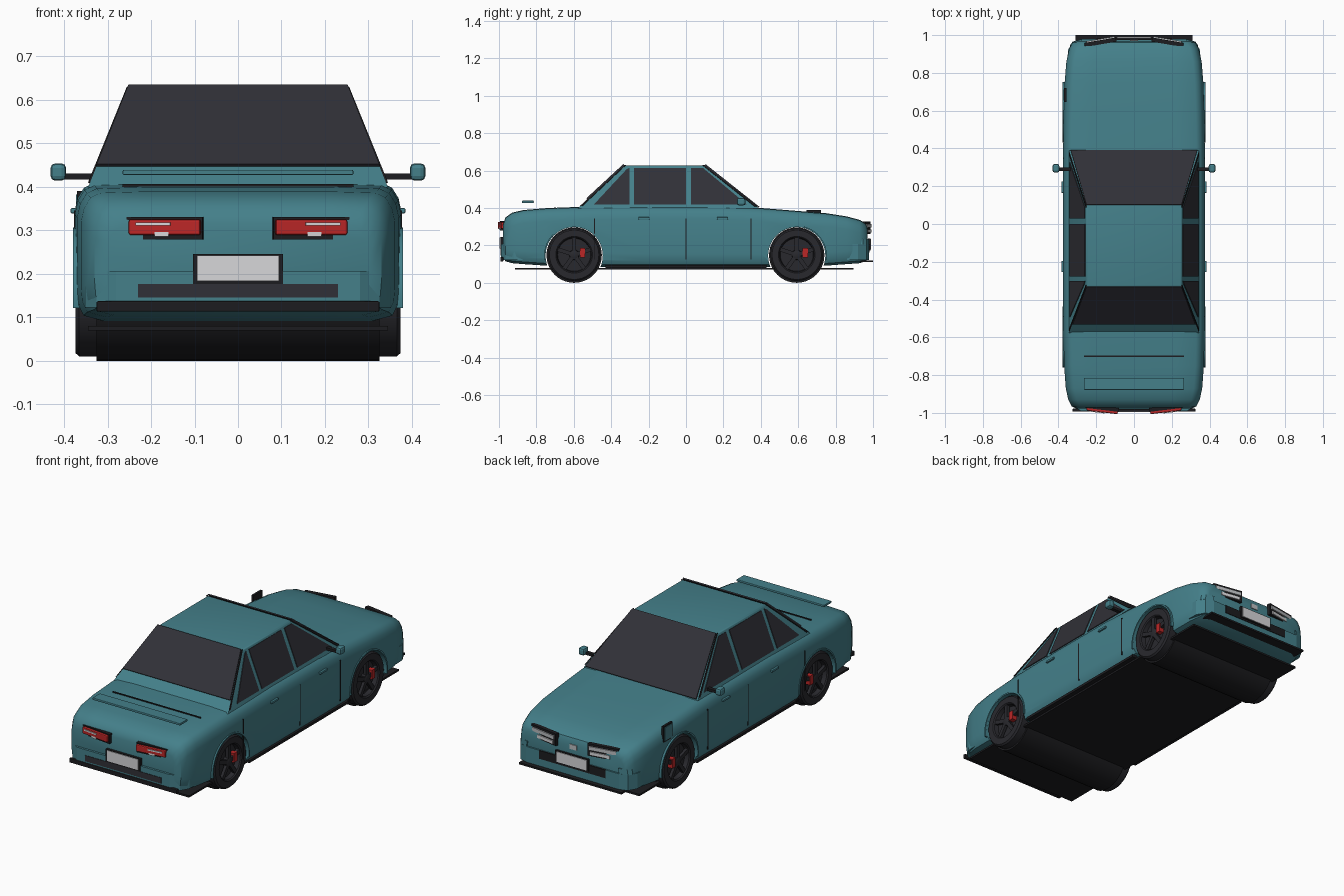
import bpy, bmesh, math
from mathutils import Vector, Matrix

if "Cube" in bpy.data.objects:
    bpy.data.objects.remove(bpy.data.objects["Cube"])


def material(name, col):
    m = bpy.data.materials.new(name)
    m.diffuse_color = (*col, 1)
    m.use_nodes = True
    m.node_tree.nodes["Principled BSDF"].inputs["Base Color"].default_value = m.diffuse_color
    return m


TEAL = material("teal_paint", (0.058, 0.215, 0.255))
GLASS = material("dark_glass", (0.03, 0.03, 0.038))
BLACK = material("black_trim", (0.012, 0.012, 0.014))
RUBBER = material("dark_rubber", (0.022, 0.022, 0.027))
RED = material("red_lamp", (0.5, 0.02, 0.02))
WHITE = material("white_plate", (0.68, 0.68, 0.7))
SILVER = material("silver_lamp", (0.5, 0.52, 0.54))


def finish(name, bm, mat, smooth=None):
    bmesh.ops.recalc_face_normals(bm, faces=bm.faces[:])
    me = bpy.data.meshes.new(name)
    bm.to_mesh(me)
    bm.free()
    me.materials.append(mat)
    ob = bpy.data.objects.new(name, me)
    bpy.context.collection.objects.link(ob)
    bpy.ops.object.select_all(action='DESELECT')
    bpy.context.view_layer.objects.active = ob
    ob.select_set(True)
    if smooth:
        bpy.ops.object.shade_smooth_by_angle(angle=math.radians(smooth))
    return ob


def box(name, loc, size, mat, bevel=0, rz=0, mirror=False):
    for s in ((1, -1) if mirror else (1,)):
        bm = bmesh.new()
        bmesh.ops.create_cube(bm, size=1)
        bmesh.ops.scale(bm, vec=size, verts=bm.verts)
        if bevel:
            bmesh.ops.bevel(bm, geom=bm.edges[:], offset=bevel, segments=2, profile=0.5, affect='EDGES')
        bm.transform(Matrix.Translation((s * loc[0], loc[1], loc[2])) @ Matrix.Rotation(s * rz, 4, 'Z'))
        finish(name, bm, mat)


def plate(name, pts, off, mat, mirror=False):
    # flat polygon thickened along a vector
    for s in ((1, -1) if mirror else (1,)):
        bm = bmesh.new()
        lo = [bm.verts.new((s * p[0], p[1], p[2])) for p in pts]
        hi = [bm.verts.new((s * (p[0] + off[0]), p[1] + off[1], p[2] + off[2])) for p in pts]
        bm.faces.new(lo)
        bm.faces.new(hi)
        for i in range(len(pts)):
            j = (i + 1) % len(pts)
            bm.faces.new((lo[i], lo[j], hi[j], hi[i]))
        finish(name, bm, mat)


def lathe_x(name, profile, y, z, mat, n=32, start=0, sweep=2 * math.pi, closed=False):
    # profile of (x, radius) turned around an axle along x
    bm = bmesh.new()
    full = sweep > 6.28
    rings = []
    for i in range(n if full else n + 1):
        a = start + sweep * i / n
        rings.append([bm.verts.new((x, y + r * math.cos(a), z + r * math.sin(a))) for x, r in profile])
    m = len(profile)
    for i in range(n):
        a, b = rings[i], rings[(i + 1) % len(rings)]
        for k in range(m if closed else m - 1):
            bm.faces.new((a[k], a[(k + 1) % m], b[(k + 1) % m], b[k]))
    if not closed:
        bm.faces.new([r[0] for r in rings])
        bm.faces.new([r[-1] for r in rings])
    elif not full:
        bm.faces.new(rings[0])
        bm.faces.new(rings[-1])
    return finish(name, bm, mat, 35)


# lower body: lofted cross-sections (y, half width, bottom, top)
STATIONS = [(-.978, .305, .14, .315), (-.965, .33, .115, .35), (-.93, .348, .105, .375),
            (-.87, .361, .10, .389), (-.75, .37, .092, .399), (-.55, .375, .086, .407),
            (-.2, .376, .085, .412), (.2, .376, .085, .41), (.4, .375, .085, .4),
            (.6, .372, .088, .384), (.75, .367, .092, .372), (.86, .358, .10, .355),
            (.93, .342, .105, .336), (.96, .325, .115, .318), (.97, .305, .13, .295)]
bm = bmesh.new()
rings = []
for y, w, b, t in STATIONS:
    half = [(w - .06, b), (w - .015, b + .012), (w - .003, b + .035), (w, b + .07), (w, t - .07),
            (w - .007, t - .038), (w - .022, t - .014), (w - .045, t - .003), (w * .6, t)]
    ring = half + [(-x, z) for x, z in reversed(half)]
    rings.append([bm.verts.new((x, y, z)) for x, z in ring])
for a, b in zip(rings, rings[1:]):
    for i in range(len(a)):
        j = (i + 1) % len(a)
        bm.faces.new((a[i], a[j], b[j], b[i]))
bm.faces.new(rings[0])
bm.faces.new(rings[-1])
body = finish("lower_body", bm, TEAL)

# wheel arches cut through the body
AXLES = (-.598, .592)
for y in AXLES:
    cutter = lathe_x("arch_cutter", [(-.5, .153), (.5, .153)], y, .145, BLACK, 40)
    cutter.hide_render = True
    mod = body.modifiers.new("arch", 'BOOLEAN')
    mod.operation = 'DIFFERENCE'
    mod.solver = 'EXACT'
    mod.object = cutter
    bpy.context.view_layer.objects.active = body
    bpy.ops.object.modifier_apply(modifier=mod.name)
    bpy.data.objects.remove(cutter)
bpy.ops.object.select_all(action='DESELECT')
body.select_set(True)
bpy.context.view_layer.objects.active = body
bpy.ops.object.shade_smooth_by_angle(angle=math.radians(35))

# wheels, liners, spokes, calipers and arch lips
for y in AXLES:
    lathe_x("wheel_liner", [(-.325, .148), (.325, .148)], y, .148, BLACK, 40)
    for s in (1, -1):
        lathe_x("wheel", [(s * x, r) for x, r in ((.25, .132), (.258, .14), (.365, .14), (.374, .132),
                (.374, .098), (.368, .092), (.345, .088))], y, .15, RUBBER, 40)
        lathe_x("wheel_hub", [(s * .34, .028), (s * .366, .025), (s * .37, .018)], y, .15, RUBBER, 16)
        lathe_x("arch_lip", [(s * .36, .153), (s * .379, .153), (s * .379, .161), (s * .36, .161)],
                y, .145, TEAL, 24, -.15, math.pi + .3, True)
        for k in range(5):
            bm = bmesh.new()
            bmesh.ops.create_cube(bm, size=1)
            bmesh.ops.scale(bm, vec=(.016, .022, .075), verts=bm.verts)
            bmesh.ops.translate(bm, vec=(0, 0, .054), verts=bm.verts)
            bm.transform(Matrix.Translation((s * .36, y, .15)) @ Matrix.Rotation(k * math.tau / 5, 4, 'X'))
            finish("wheel_spoke", bm, RUBBER)
    box("brake_caliper", (.358, y + .045, .16), (.03, .028, .05), RED, mirror=True)

# cabin: tapered block, with roof slightly rounded
BX, RX, BZ, RZ = .345, .252, .398, .627
bm = bmesh.new()
corners = [(BX, -.578, BZ), (BX, .39, BZ), (RX, .10, RZ), (RX, -.33, RZ)]
r = [bm.verts.new(c) for c in corners]
l = [bm.verts.new((-c[0], c[1], c[2])) for c in corners]
bm.faces.new(r)
bm.faces.new(l)
for i in range(4):
    j = (i + 1) % 4
    bm.faces.new((r[i], r[j], l[j], l[i]))
top = [e for e in bm.edges if all(v.co.z > .6 for v in e.verts)]
bmesh.ops.bevel(bm, geom=top, offset=.008, segments=2, profile=.5, affect='EDGES')
finish("cabin", bm, TEAL, 30)


def side(y, z):
    return (BX + (z - BZ) * (RX - BX) / (RZ - BZ), y, z)


# side windows
for win in ([(.028, .418), (.325, .418), (.09, .613), (.028, .613)],
            [(-.278, .418), (.0, .418), (.0, .613), (-.278, .613)],
            [(-.492, .418), (-.303, .418), (-.303, .613), (-.318, .605)]):
    plate("side_window", [side(*p) for p in win], (.004, 0, .0016), GLASS, True)

# windshield, rear window and dark pillar edges
plate("windshield", [(-.335, .388, .402), (.335, .388, .402), (.252, .10, .63), (-.252, .10, .63)],
      (0, .004, .005), GLASS)
plate("rear_window", [(-.325, -.528, .447), (.325, -.528, .447), (.252, -.33, .63), (-.252, -.33, .63)],
      (0, -.005, .005), GLASS)
plate("front_pillar_trim", [side(.382, .408), side(.10, .628), side(.088, .628), side(.366, .408)],
      (.004, 0, .002), BLACK, True)
plate("rear_pillar_trim", [side(-.566, .41), side(-.33, .628), side(-.322, .628), side(-.554, .41)],
      (.004, 0, .002), BLACK, True)

# door seams and handles
for y in (-.49, 0, .348):
    box("door_seam", (.374, y, .235), (.006, .006, .22), BLACK, mirror=True)
for y in (-.225, .195):
    box("door_handle", (.378, y, .345), (.014, .06, .012), TEAL, .003, mirror=True)

# mirrors
box("mirror", (.413, .295, .434), (.036, .045, .04), TEAL, .011, mirror=True)
box("mirror_stem", (.367, .29, .424), (.07, .02, .014), BLACK, mirror=True)

# underbody plate, sills and front lip
box("underbody", (0, -.01, .075), (.69, 1.81, .01), BLACK)
box("sill", (.355, 0, .087), (.03, .86, .014), BLACK, mirror=True)
box("front_lip", (0, .963, .115), (.62, .074, .01), BLACK)

# bumpers: tapered outline extruded upward
for s, tip, name in ((-1, .99, "rear_bumper"), (1, .979, "front_bumper")):
    outline = [(.352, .86), (.35, .92), (.325, .965), (.28, tip)]
    outline += [(-x, y) for x, y in reversed(outline)]
    plate(name, [(x, s * y, .122) for x, y in outline], (0, 0, .085), TEAL)
    plate(name + "_corner", [(s2, s * y, .205) for s2, y in ((.34, .9), (.34, .945), (.325, .965), (.28, .978), (.28, .9))],
          (-.005, 0, .03), TEAL, True)

# rear details
box("rear_bumper_strip", (0, -.985, .125), (.65, .016, .024), BLACK, .003)
box("rear_bumper_inset", (0, -.988, .161), (.46, .009, .032), GLASS)
box("rear_plate_frame", (0, -.986, .211), (.208, .014, .07), BLACK)
box("rear_plate", (0, -.992, .213), (.188, .009, .058), WHITE)
box("tail_lamp_frame", (.168, -.974, .305), (.176, .02, .052), BLACK, rz=.12, mirror=True)
box("tail_lamp", (.168, -.985, .307), (.166, .024, .036), RED, .005, rz=.12, mirror=True)
box("tail_lamp_strip", (.195, -.994, .314), (.08, .008, .007), WHITE, rz=.12, mirror=True)
box("reverse_lamp", (.175, -.989, .291), (.032, .016, .011), WHITE, rz=.12, mirror=True)
box("trunk_spoiler", (0, -.846, .433), (.53, .064, .012), TEAL, .003)
box("trunk_seam", (0, -.70, .402), (.53, .006, .008), BLACK)

# front details
box("front_grille", (0, .978, .185), (.40, .008, .045), BLACK)
box("front_plate_frame", (0, .98, .205), (.2, .012, .066), BLACK)
box("front_plate", (0, .985, .206), (.182, .009, .056), WHITE)
box("nose_panel", (0, .971, .275), (.04, .008, .026), SILVER)
box("headlamp_frame", (.178, .962, .294), (.17, .022, .066), BLACK, rz=-.17, mirror=True)
box("headlamp_upper", (.178, .974, .305), (.15, .012, .02), SILVER, rz=-.17, mirror=True)
box("headlamp_lower", (.165, .976, .277), (.11, .012, .018), WHITE, rz=-.17, mirror=True)

# filler flap on the left fender
box("flap_frame", (-.364, .683, .346), (.012, .076, .088), BLACK)
box("flap", (-.368, .683, .346), (.01, .06, .072), TEAL)
